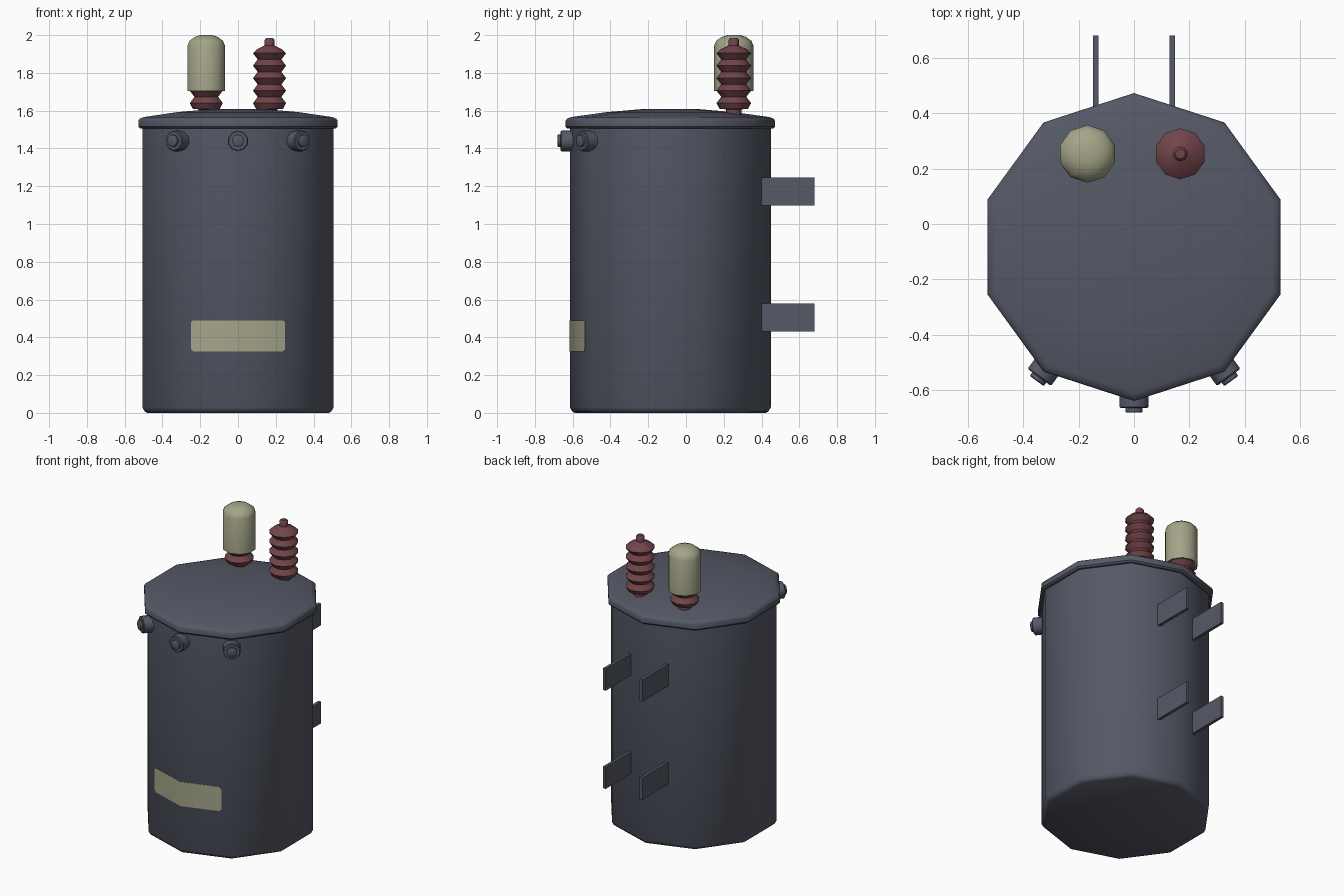
import bpy, bmesh, math
from mathutils import Matrix, Vector

if "Cube" in bpy.data.objects:
    bpy.data.objects.remove(bpy.data.objects["Cube"])

CY = -0.083   # tank axis in y
SEG = 10


def material(name, col):
    m = bpy.data.materials.new(name)
    m.diffuse_color = (*col, 1)
    m.use_nodes = True
    m.node_tree.nodes["Principled BSDF"].inputs["Base Color"].default_value = m.diffuse_color
    return m


GREY = material("slate_grey_paint", (0.091, 0.100, 0.133))
RED = material("brown_red_porcelain", (0.165, 0.058, 0.068))
KHAKI = material("khaki_plastic", (0.376, 0.376, 0.254))


def finish(name, bm, mat, recalc=True):
    if recalc:
        bmesh.ops.recalc_face_normals(bm, faces=bm.faces)
    for f in bm.faces:
        f.smooth = True
    for e in bm.edges:
        if len(e.link_faces) == 2 and e.calc_face_angle(0) > math.radians(42):
            e.smooth = False
    me = bpy.data.meshes.new(name)
    bm.to_mesh(me)
    bm.free()
    me.materials.append(mat)
    ob = bpy.data.objects.new(name, me)
    bpy.context.collection.objects.link(ob)
    return ob


def lathe(name, profile, mat, matrix):
    """Revolve (radius, height) points with a corner pointing along +y."""
    bm = bmesh.new()
    rings = []
    for r, z in profile:
        if r == 0:
            rings.append([bm.verts.new((0, 0, z))] * SEG)
        else:
            rings.append([bm.verts.new((r * math.sin(2 * math.pi * i / SEG),
                                        r * math.cos(2 * math.pi * i / SEG), z))
                          for i in range(SEG)])
    for a, b in zip(rings, rings[1:]):
        for i in range(SEG):
            j = (i + 1) % SEG
            vs = list(dict.fromkeys([a[i], a[j], b[j], b[i]]))
            bm.faces.new(vs)
    bm.transform(matrix)
    return finish(name, bm, mat)


axis = Matrix.Translation((0, CY, 0))

# tank body with chamfered foot
lathe("tank", [(0, 0), (0.505, 0), (0.52, 0.008), (0.532, 0.03),
               (0.532, 1.52), (0, 1.52)], GREY, axis)

# domed lid with rolled rim
lathe("lid", [(0, 1.505), (0.545, 1.505), (0.555, 1.515), (0.555, 1.545),
              (0.548, 1.557), (0.525, 1.566), (0.34, 1.592), (0.13, 1.61),
              (0, 1.61)], GREY, axis)

# ribbed bushings
rib = [(0, 1.56), (0.042, 1.56), (0.042, 1.607), (0.075, 1.61)]
for k in range(5):
    z = 1.64 + 0.066 * k
    rib += [(0.092, z), (0.066, z + 0.033)]
rib[-1] = (0.07, 1.925)
rib += [(0.027, 1.945), (0.027, 1.975), (0.018, 1.985), (0, 1.985)]
for side, x in (("left", -0.168), ("right", 0.167)):
    lathe(side + "_bushing", rib, RED, Matrix.Translation((x, 0.253, 0)))

# protective cap over the left bushing
lathe("bushing_cap", [(0, 1.99), (0.05, 1.985), (0.098, 1.93), (0.098, 1.705),
                      (0.104, 1.705), (0.104, 1.945), (0.093, 1.97),
                      (0.065, 1.99), (0.035, 2.0), (0, 2.0)],
      KHAKI, Matrix.Translation((-0.168, 0.253, 0)))

# three plugs around the front, below the lid
plug = [(0, 0.48), (0.055, 0.48), (0.055, 0.576), (0.05, 0.581), (0.033, 0.581),
        (0.033, 0.594), (0.029, 0.597), (0, 0.597)]
for name, deg in (("left", -36), ("middle", 0), ("right", 36)):
    m = (Matrix.Translation((0, CY, 1.44)) @ Matrix.Rotation(math.radians(deg), 4, 'Z')
         @ Matrix.Rotation(math.radians(90), 4, 'X'))
    lathe(name + "_plug", plug, GREY, m)

# mounting plates on the back
for level, z in (("lower", 0.505), ("upper", 1.172)):
    for side, x in (("left", -0.138), ("right", 0.138)):
        bm = bmesh.new()
        bmesh.ops.create_cube(bm, size=1)
        bm.transform(Matrix.Translation((x, 0.538, z)) @ Matrix.Diagonal((0.02, 0.284, 0.148, 1)))
        finish(f"{level}_{side}_mounting_plate", bm, GREY)

# label plate folded around the front corner, with clipped corners
slope = math.tan(math.radians(18))
bm = bmesh.new()
cols = []
for x, inset in ((-0.25, 0.012), (-0.238, 0), (0, 0), (0.238, 0), (0.25, 0.012)):
    y = CY - 0.532 + abs(x) * slope
    cols.append([[bm.verts.new((x, y - d, z)) for d in (0.003, -0.002)]
                 for z in (0.325 + inset, 0.49 - inset)])
for a, b in zip(cols, cols[1:]):
    (a00, a01), (a10, a11) = a
    (b00, b01), (b10, b11) = b
    for q in ((a00, b00, b10, a10), (a01, a11, b11, b01),
              (a00, a01, b01, b00), (a10, b10, b11, a11)):
        bm.faces.new(q)
for c in (cols[0], cols[-1]):
    bm.faces.new((c[0][0], c[0][1], c[1][1], c[1][0]))
finish("label_plate", bm, KHAKI)
